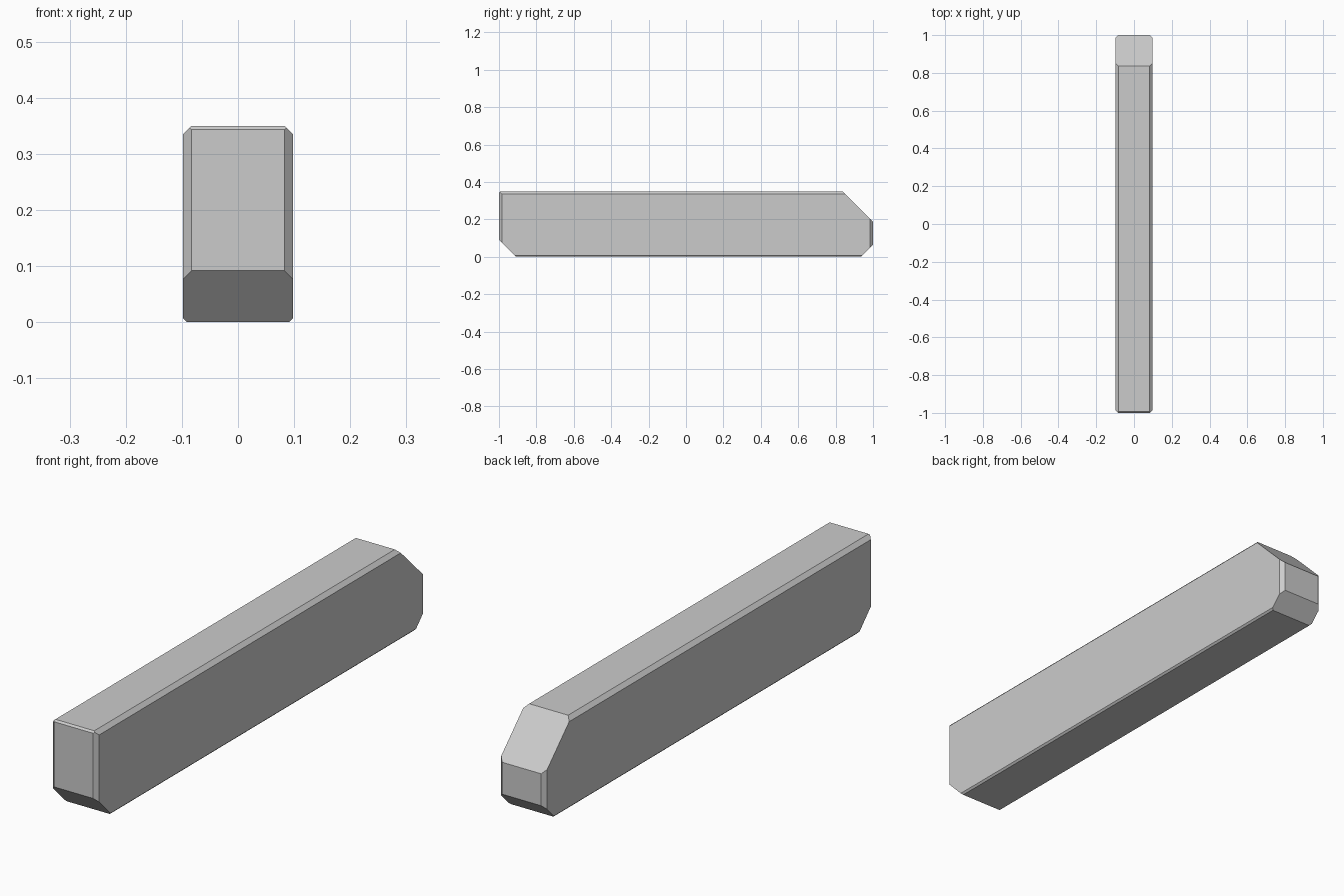
import bpy, bmesh
from mathutils import Vector

if "Cube" in bpy.data.objects:
    bpy.data.objects.remove(bpy.data.objects["Cube"])

HALF = 0.098

# Side profile (y, z): sloped nose at the back, chamfered lower ends
PROFILE = [(-0.91, 0), (0.937, 0), (1, 0.064), (1, 0.187), (0.836, 0.35),
           (-0.993, 0.35), (-1, 0.343), (-1, 0.092)]

bm = bmesh.new()
face = bm.faces.new([bm.verts.new((-HALF, y, z)) for y, z in PROFILE])
ext = bmesh.ops.extrude_face_region(bm, geom=[face])
bmesh.ops.translate(bm, vec=(2 * HALF, 0, 0),
                    verts=[v for v in ext["geom"] if isinstance(v, bmesh.types.BMVert)])
bmesh.ops.recalc_face_normals(bm, faces=bm.faces)


def chamfer(point, normal):
    """Slice a flat chamfer off the bar and cap the cut."""
    geom = bm.verts[:] + bm.edges[:] + bm.faces[:]
    cut = bmesh.ops.bisect_plane(bm, geom=geom, dist=1e-6, plane_co=Vector(point),
                                 plane_no=Vector(normal), clear_outer=True)
    edges = [e for e in cut["geom_cut"] if isinstance(e, bmesh.types.BMEdge)]
    bmesh.ops.contextual_create(bm, geom=edges)


# Long top and bottom edges, then upright end edges, on both sides
for s in (-1, 1):
    chamfer((s * (HALF - 0.015), 0, 0.35), (s, 0, 1))
    chamfer((s * (HALF - 0.007), 0, 0), (s, 0, -1))
    for e in (-1, 1):
        chamfer((s * (HALF - 0.015), e, 0), (s, e, 0))

bmesh.ops.recalc_face_normals(bm, faces=bm.faces)
mesh = bpy.data.meshes.new("chamfered_bar")
bm.to_mesh(mesh)
bm.free()
bpy.context.collection.objects.link(bpy.data.objects.new("chamfered_bar", mesh))
